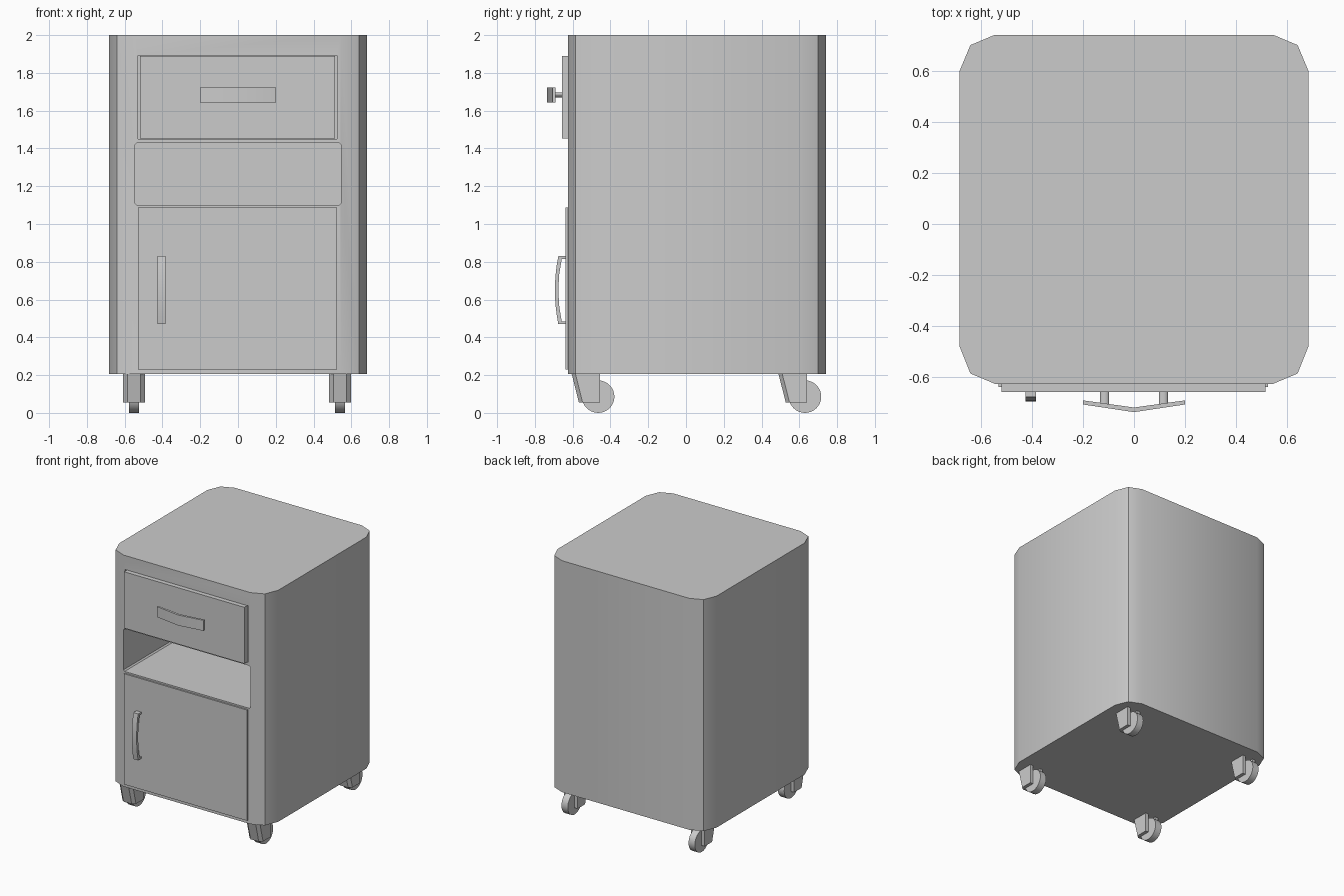
import bpy, bmesh
from math import sin, cos, pi

if "Cube" in bpy.data.objects:
    bpy.data.objects.remove(bpy.data.objects["Cube"])


def loft(name, ring_a, ring_b, smooth=True):
    """Closed solid between two matching rings of 3D points."""
    bm = bmesh.new()
    a = [bm.verts.new(p) for p in ring_a]
    b = [bm.verts.new(p) for p in ring_b]
    n = len(a)
    bm.faces.new(a)
    bm.faces.new(b[::-1])
    for i in range(n):
        j = (i + 1) % n
        bm.faces.new((a[j], a[i], b[i], b[j]))
    bmesh.ops.recalc_face_normals(bm, faces=bm.faces)
    me = bpy.data.meshes.new(name)
    bm.to_mesh(me)
    bm.free()
    ob = bpy.data.objects.new(name, me)
    bpy.context.collection.objects.link(ob)
    if smooth:
        smooth_object(ob)
    return ob


def smooth_object(ob):
    bpy.ops.object.select_all(action='DESELECT')
    ob.select_set(True)
    bpy.context.view_layer.objects.active = ob
    bpy.ops.object.shade_smooth_by_angle(angle=0.52)


def prism(name, pts, axis, lo, hi, smooth=True):
    """Extrude a 2D profile along x (y,z), y (x,z) or z (x,y)."""
    def ring(c):
        return [p[:axis] + (c,) + p[axis:] for p in pts]
    return loft(name, ring(lo), ring(hi), smooth)


def rect(a0, a1, b0, b1):
    return [(a0, b0), (a1, b0), (a1, b1), (a0, b1)]


def ellipse(ca, cb, ra, rb, n):
    return [(ca + ra * cos(2 * pi * i / n), cb + rb * sin(2 * pi * i / n)) for i in range(n)]


def cut(ob, cutter):
    mod = ob.modifiers.new("opening", 'BOOLEAN')
    mod.object = cutter
    mod.operation = 'DIFFERENCE'
    mod.solver = 'EXACT'
    bpy.context.view_layer.objects.active = ob
    bpy.ops.object.modifier_apply(modifier=mod.name)
    bpy.data.objects.remove(cutter)


# cabinet body with clipped vertical corners
right = [(0.545, -0.625), (0.64, -0.585), (0.682, -0.48),
         (0.682, 0.60), (0.64, 0.70), (0.545, 0.74)]
outline = right + [(-x, y) for x, y in right[::-1]]
body = prism("cabinet_body", outline, 2, 0.205, 2.0, smooth=False)

# open shelf niche and drawer opening
c = 0.01
x0, x1, z0, z1 = -0.545, 0.545, 1.10, 1.43
niche = [(x0 + c, z0), (x1 - c, z0), (x1, z0 + c), (x1, z1 - c),
         (x1 - c, z1), (x0 + c, z1), (x0, z1 - c), (x0, z0 + c)]
cut(body, prism("niche_cutter", niche, 1, -0.8, 0.62, smooth=False))
cut(body, prism("drawer_cutter", rect(-0.53, 0.523, 1.45, 1.892), 1, -0.8, -0.5, smooth=False))
smooth_object(body)

# drawer and door
prism("drawer", rect(-0.519, 0.514, 1.453, 1.89), 1, -0.657, -0.499)
prism("door", rect(-0.53, 0.524, 0.23, 1.088), 1, -0.637, -0.62)

# drawer handle: shallow V bar on two posts
vee = [(-0.2, -0.69), (0, -0.718), (0.2, -0.69), (0.2, -0.706), (0, -0.736), (-0.2, -0.706)]
prism("drawer_handle", vee, 2, 1.642, 1.723)
for side, x in (("left", -0.115), ("right", 0.115)):
    prism("drawer_handle_post_" + side, ellipse(x, 1.683, 0.018, 0.012, 16), 1, -0.704, -0.65)

# door handle: bowed strip with returns to the door
bow = []
for i in range(9):
    t = -1 + i / 4
    bow.append((-0.694 + 0.018 * t * t, 0.65 + 0.18 * t))
inner = [(-0.676 + 0.018 * t * t, 0.65 + 0.165 * t) for t in (1, 0.5, 0, -0.5, -1)]
grip = [(-0.63, 0.47)] + bow + [(-0.63, 0.83), (-0.63, 0.815)] + inner + [(-0.63, 0.485)]
prism("door_handle", grip, 0, -0.425, -0.384)

# casters: slotted housing with sloping front, wheel between the cheeks
for xs, x in (("left", -0.55), ("right", 0.54)):
    for ys, y in (("front", -0.465), ("back", 0.63)):
        def plan(front, z):
            half = [(0.035, front), (0.058, front + 0.02), (0.058, 0.01),
                    (0.032, 0.01), (0.032, -0.09)]
            pts = half + [(-u, v) for u, v in half[::-1]]
            return [(x + u, y + v, z) for u, v in pts]
        loft(f"{ys}_{xs}_caster_housing", plan(-0.14, 0.205), plan(-0.102, 0.055))
        prism(f"{ys}_{xs}_caster_wheel", ellipse(y, 0.086, 0.086, 0.086, 32), 0, x - 0.027, x + 0.027)
        prism(f"{ys}_{xs}_caster_axle", ellipse(y - 0.01, 0.086, 0.014, 0.014, 12), 0, x - 0.045, x + 0.045)
